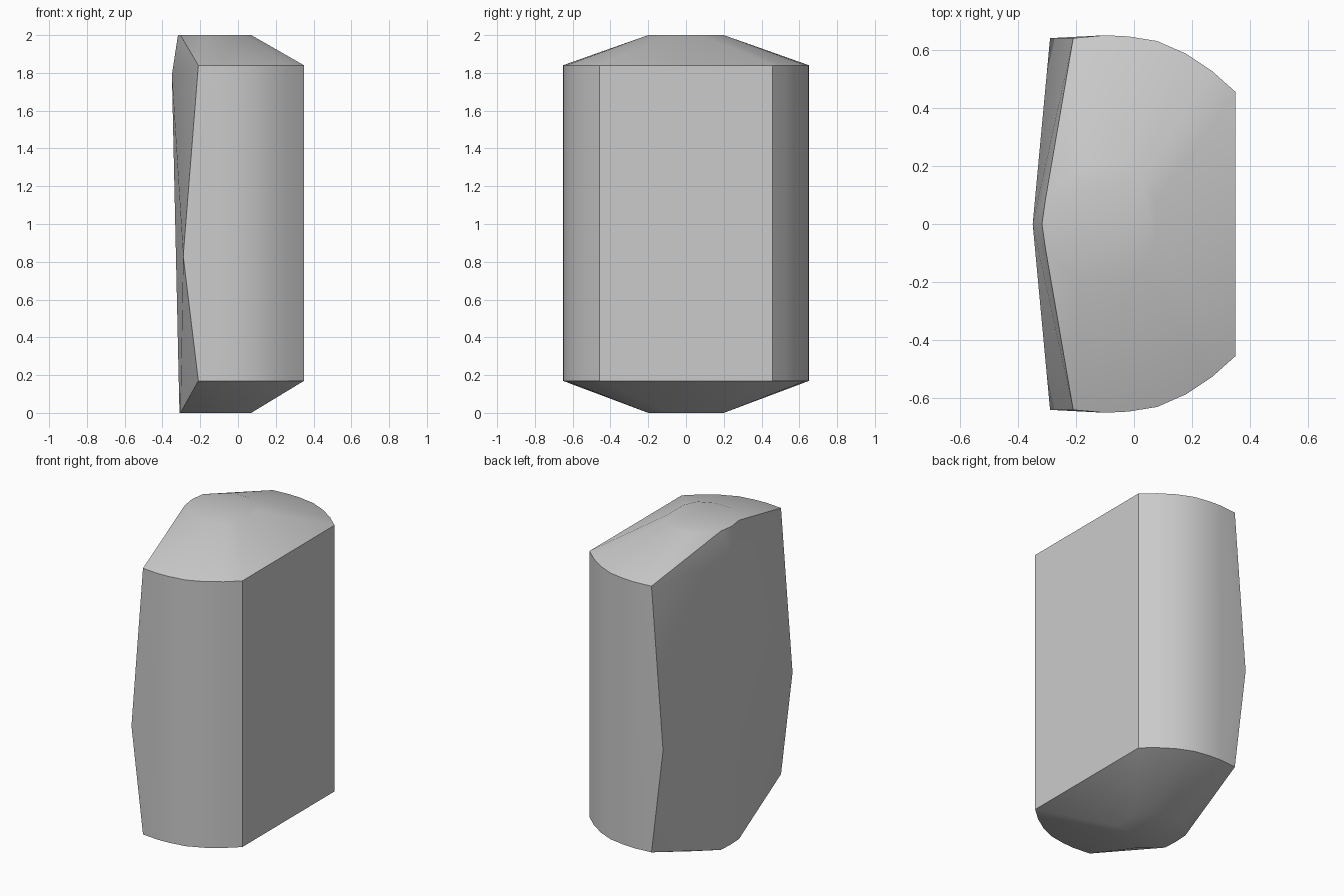
import bpy
import bmesh
import math

cube = bpy.data.objects.get("Cube")
if cube:
    bpy.data.objects.remove(cube, do_unlink=True)

# One plain grey
grey = bpy.data.materials.new("light grey")
grey.use_nodes = True
colour = (0.6, 0.6, 0.6, 1)
grey.diffuse_color = colour
grey.node_tree.nodes["Principled BSDF"].inputs["Base Color"].default_value = colour

LOW, HIGH, TOP = 0.17, 1.84, 2.0

# Rounded side outline (x, y), from the flat face to the creased face
outline = [(0.35, 0.457), (0.27, 0.528), (0.18, 0.588), (0.08, 0.632),
           (-0.02, 0.648), (-0.1, 0.652), (-0.21, 0.642)]
# Small crown outline (x, y), used for both ends
crown = [(0.07, 0.08), (0.03, 0.16), (-0.06, 0.2), (-0.18, 0.2), (-0.305, 0.09)]

# Half of the block, mirrored across y
half = [(x, y, z) for x, y in outline for z in (LOW, HIGH)]
half += [(x, y, z) for x, y in crown for z in (0, TOP)]
half += [(-0.29, 0.642, 0.83)]
points = [(x, side * y, z) for x, y, z in half for side in (1, -1)]

# Ridge points in the middle of the creased face
points += [(-0.31, 0, 0), (-0.35, 0, 1.79), (-0.318, 0, TOP)]

# Wrap the points in a faceted skin
bm = bmesh.new()
for p in points:
    bm.verts.new(p)
hull = bmesh.ops.convex_hull(bm, input=bm.verts[:])
loose = set(hull["geom_interior"]) | set(hull["geom_unused"])
bmesh.ops.delete(bm, geom=[v for v in loose if isinstance(v, bmesh.types.BMVert)],
                 context="VERTS")
bmesh.ops.dissolve_limit(bm, angle_limit=math.radians(0.5),
                         verts=bm.verts[:], edges=bm.edges[:])
bmesh.ops.recalc_face_normals(bm, faces=bm.faces[:])
mesh = bpy.data.meshes.new("block")
bm.to_mesh(mesh)
bm.free()
mesh.materials.append(grey)

block = bpy.data.objects.new("block", mesh)
bpy.context.collection.objects.link(block)
bpy.ops.object.select_all(action="DESELECT")
block.select_set(True)
bpy.context.view_layer.objects.active = block
bpy.ops.object.shade_smooth_by_angle(angle=math.radians(32))
